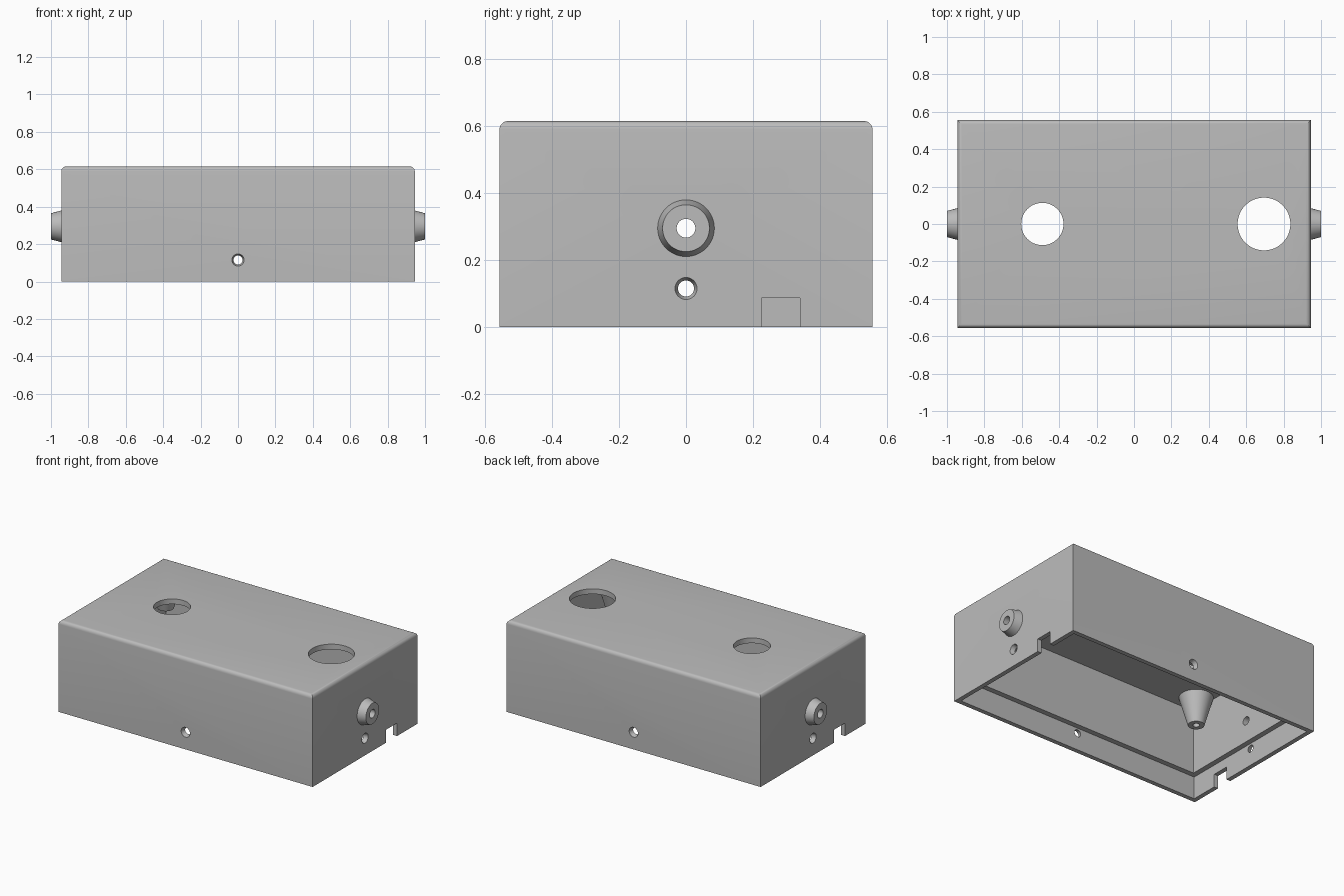
import bpy
import bmesh
from math import radians
from mathutils import Vector, Matrix

old = bpy.data.objects.get("Cube")
if old:
    bpy.data.objects.remove(old, do_unlink=True)

grey = bpy.data.materials.new("plain_grey")
grey.use_nodes = True
grey.diffuse_color = (0.5, 0.5, 0.5, 1)
grey.node_tree.nodes["Principled BSDF"].inputs["Base Color"].default_value = grey.diffuse_color

HALF_X, HALF_Y, HEIGHT = 0.945, 0.557, 0.615
LIP, WALL = 0.03, 0.065           # wall thickness below and above the ledge
LEDGE_Z, CEILING_Z = 0.15, 0.58


def finish(name, bm):
    mesh = bpy.data.meshes.new(name)
    bm.to_mesh(mesh)
    bm.free()
    mesh.materials.append(grey)
    obj = bpy.data.objects.new(name, mesh)
    bpy.context.collection.objects.link(obj)
    return obj


def box(name, low, high, top_bevel=0):
    low, high = Vector(low), Vector(high)
    bm = bmesh.new()
    bmesh.ops.create_cube(bm, size=1, matrix=Matrix.Translation((low + high) / 2)
                          @ Matrix.Diagonal((high - low).to_4d()))
    if top_bevel:
        rim = [e for e in bm.edges if all(v.co.z > high.z - 0.001 for v in e.verts)]
        bmesh.ops.bevel(bm, geom=rim, offset=top_bevel, segments=5,
                        profile=0.5, affect='EDGES')
    return finish(name, bm)


def cone(name, start, end, r_start, r_end, sides=48):
    start, end = Vector(start), Vector(end)
    axis = end - start
    bm = bmesh.new()
    bmesh.ops.create_cone(
        bm, cap_ends=True, segments=sides, radius1=r_start, radius2=r_end,
        depth=axis.length, matrix=Matrix.Translation((start + end) / 2)
        @ axis.to_track_quat('Z', 'Y').to_matrix().to_4x4())
    return finish(name, bm)


def combine(target, other, operation='DIFFERENCE'):
    bpy.context.view_layer.objects.active = target
    mod = target.modifiers.new("cut", 'BOOLEAN')
    mod.operation, mod.solver, mod.object = operation, 'EXACT', other
    bpy.ops.object.modifier_apply(modifier=mod.name)
    bpy.data.objects.remove(other, do_unlink=True)


def smooth(obj):
    bpy.ops.object.select_all(action='DESELECT')
    obj.select_set(True)
    bpy.context.view_layer.objects.active = obj
    bpy.ops.object.shade_smooth_by_angle(angle=radians(30))


# Shell with rounded top edges
shell = box("enclosure_shell", (-HALF_X, -HALF_Y, 0), (HALF_X, HALF_Y, HEIGHT), 0.025)

# Conical sockets on both ends
for side in (-1, 1):
    combine(shell, cone("socket", (side * 0.91, 0, 0.295), (side, 0, 0.295),
                        0.094, 0.07), 'UNION')

# Open cavity with a ledge for the base plate
for inset, top in ((WALL, CEILING_Z), (LIP, LEDGE_Z)):
    combine(shell, box("cavity", (inset - HALF_X, inset - HALF_Y, -0.1),
                       (HALF_X - inset, HALF_Y - inset, top)))

# Round openings in the top
for x, radius in ((-0.49, 0.113), (0.695, 0.141)):
    combine(shell, cone("top_hole", (x, 0, 0.5), (x, 0, 0.7), radius, radius, 64))

for side in (-1, 1):
    # Socket bore
    combine(shell, cone("bore", (side * 0.8, 0, 0.295), (side * 1.1, 0, 0.295),
                        0.028, 0.028, 32))
    # Countersunk screw holes on the end and the long wall
    for direction, reach in ((Vector((side, 0, 0)), HALF_X),
                             (Vector((0, side, 0)), HALF_Y)):
        centre = Vector((0, 0, 0.115))
        combine(shell, cone("screw_hole", centre + direction * (reach - 0.04),
                            centre + direction * (reach + 0.01), 0.021, 0.036, 32))
    # Cable notch at the bottom edge, diagonally opposite on the two ends
    ys = sorted((side * 0.225, side * 0.34))
    xs = sorted((side * 0.9, side * 1.0))
    combine(shell, box("notch", (xs[0], ys[0], -0.1), (xs[1], ys[1], 0.087)))
smooth(shell)

# Tapered mounting posts under the top, with blind screw holes
for x_side, x_name in ((-1, "right"), (1, "left")):
    for y_side, y_name in ((-1, "front"), (1, "back")):
        x, y = x_side * 0.79, y_side * 0.36
        post = cone(f"{y_name}_{x_name}_post", (x, y, 0.39), (x, y, 0.59), 0.05, 0.107)
        combine(post, cone("pilot", (x, y, 0.3), (x, y, 0.5), 0.02, 0.02, 24))
        smooth(post)
